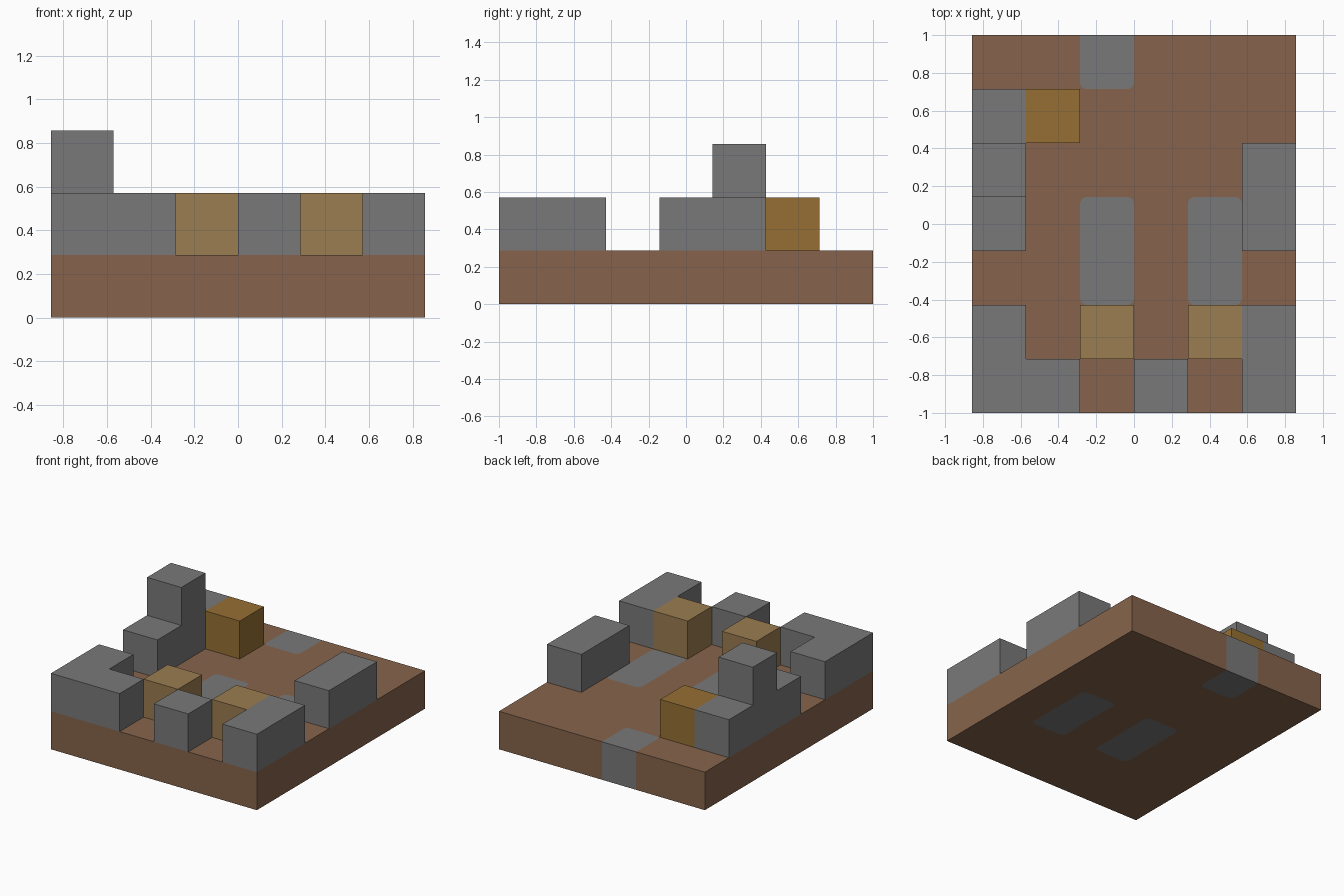
import bpy
import bmesh

if "Cube" in bpy.data.objects:
    bpy.data.objects.remove(bpy.data.objects["Cube"], do_unlink=True)

U = 2 / 7          # one block; the plan is 6 blocks wide and 7 deep
COLS, ROWS = 6, 7


def material(name, rgb):
    lin = [((c / 255 + 0.055) / 1.055) ** 2.4 for c in rgb]
    mat = bpy.data.materials.new(name)
    mat.use_nodes = True
    mat.diffuse_color = (*lin, 1)
    bsdf = mat.node_tree.nodes["Principled BSDF"]
    bsdf.inputs["Base Color"].default_value = (*lin, 1)
    bsdf.inputs["Roughness"].default_value = 0.9
    return mat


earth = material("earth brown", (134, 100, 76))
stone = material("stone grey", (121, 121, 121))
sand = material("sandy tan", (154, 125, 80))
gold = material("golden brown", (150, 111, 52))


def prism(name, outline, low, high, mat, round_front=False, round_back=False):
    """Extrude a plan outline, given in blocks from the front left of the plan."""
    bm = bmesh.new()
    verts = [bm.verts.new(((x - COLS / 2) * U, (y - ROWS / 2) * U, low * U))
             for x, y in outline]
    face = bm.faces.new(verts)
    ys = [v.co.y for v in verts]
    corners = [v for v in verts
               if (round_front and v.co.y == min(ys)) or (round_back and v.co.y == max(ys))]
    if corners:
        bmesh.ops.bevel(bm, geom=corners, offset=0.035, segments=4,
                        profile=0.5, affect='VERTICES')
        face = bm.faces[:][0]
    up = bmesh.ops.extrude_face_region(bm, geom=[face])["geom"]
    bmesh.ops.translate(bm, vec=(0, 0, (high - low) * U),
                        verts=[g for g in up if isinstance(g, bmesh.types.BMVert)])
    bmesh.ops.recalc_face_normals(bm, faces=bm.faces[:])
    mesh = bpy.data.meshes.new(name)
    bm.to_mesh(mesh)
    bm.free()
    mesh.materials.append(mat)
    obj = bpy.data.objects.new(name, mesh)
    bpy.context.collection.objects.link(obj)
    return obj


def rect(x, y, w=1, d=1):
    return [(x, y), (x + w, y), (x + w, y + d), (x, y + d)]


# Ground slab with paving stones let through its full depth
ground = prism("ground_slab", rect(0, 0, COLS, ROWS), 0, 1, earth)
pavers = [("left_path_stone", (4, 2, 1, 2), True),
          ("right_path_stone", (2, 2, 1, 2), True),
          ("back_path_stone", (2, 6, 1, 1), False)]
for name, (x, y, w, d), inside in pavers:
    prism(name, rect(x, y, w, d), 0, 1, stone, True, inside)
    reach = d if inside else d + 1
    cutter = prism(name + "_cutter", rect(x, y, w, reach), -1, 2, earth, True, inside)
    cutter.hide_render = True
    cut = ground.modifiers.new("paver_hole", 'BOOLEAN')
    cut.operation, cut.solver, cut.object = 'DIFFERENCE', 'EXACT', cutter

# Bake the holes and drop the cutters
graph = bpy.context.evaluated_depsgraph_get()
baked = bpy.data.meshes.new_from_object(ground.evaluated_get(graph))
ground.modifiers.clear()
ground.data = baked
for name, _, _ in pavers:
    bpy.data.objects.remove(bpy.data.objects[name + "_cutter"], do_unlink=True)

# Ruined stone walls
corner = [(0, 0), (2, 0), (2, 1), (1, 1), (1, 2), (0, 2)]
prism("front_right_corner_wall", corner, 1, 2, stone)
prism("front_middle_post", rect(3, 0), 1, 2, stone)
prism("front_left_wall", rect(5, 0, 1, 2), 1, 2, stone)
prism("left_side_wall", rect(5, 3, 1, 2), 1, 2, stone)
prism("right_side_wall", rect(0, 3, 1, 3), 1, 2, stone)
prism("wall_top_block", rect(0, 4), 2, 3, stone)

# Crates
prism("right_sandy_crate", rect(2, 1), 1, 2, sand)
prism("left_sandy_crate", rect(4, 1), 1, 2, sand)
prism("golden_crate", rect(1, 5), 1, 2, gold)
